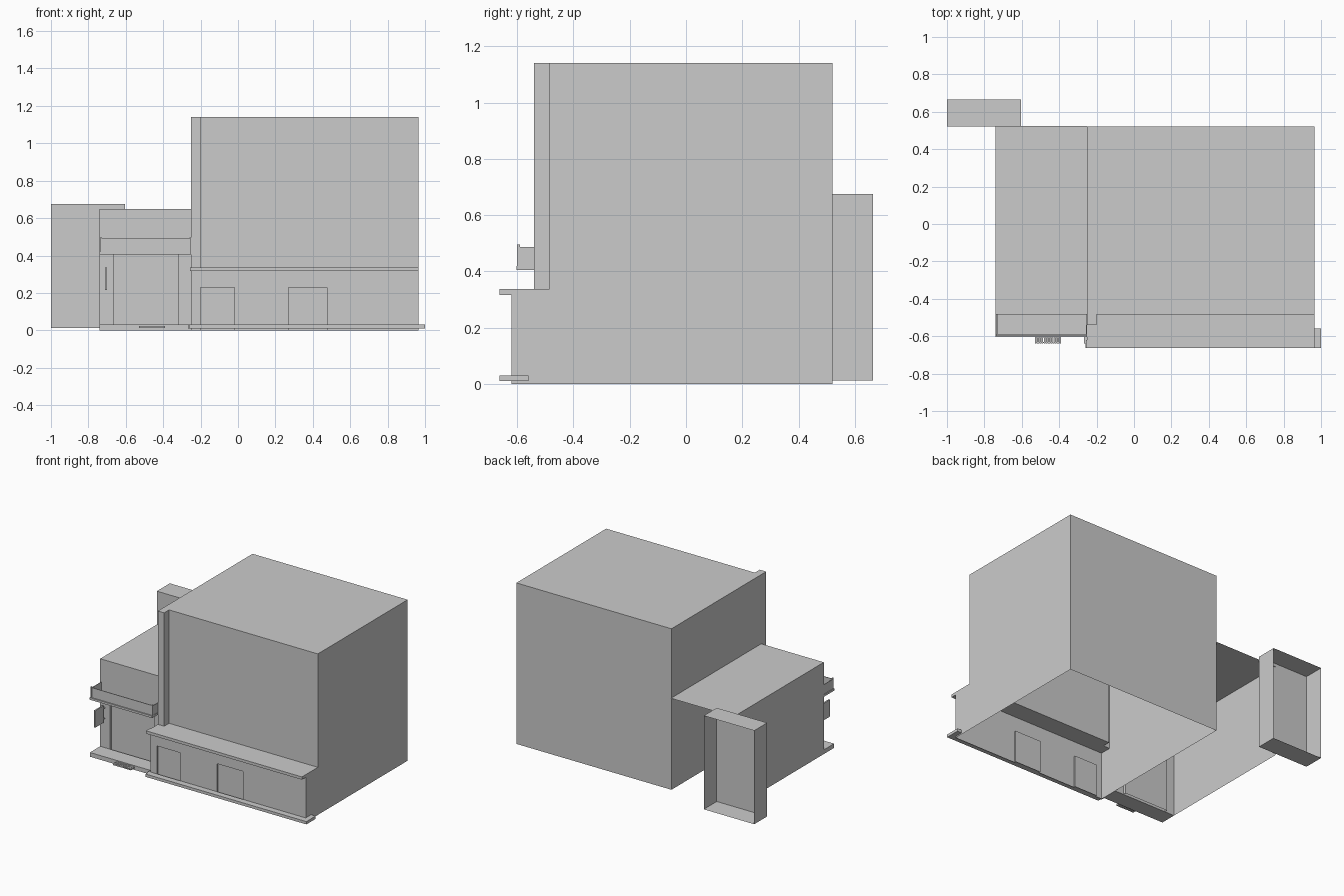
import bpy

if "Cube" in bpy.data.objects:
    bpy.data.objects.remove(bpy.data.objects["Cube"])

def mesh(name, verts, faces):
    me = bpy.data.meshes.new(name)
    me.from_pydata(verts, [], faces)
    me.update()
    ob = bpy.data.objects.new(name, me)
    bpy.context.collection.objects.link(ob)
    return ob

def box(name, x0, x1, y0, y1, z0, z1, open_back=False):
    v = [(x, y, z) for z in (z0, z1) for x, y in ((x0, y0), (x1, y0), (x1, y1), (x0, y1))]
    f = [(3, 2, 1, 0), (4, 5, 6, 7), (0, 1, 5, 4), (1, 2, 6, 5), (3, 0, 4, 7)]
    if not open_back:
        f.append((2, 3, 7, 6))
    return mesh(name, v, f)

def wall(name, path, z0, z1):
    """Upright sheet along a plan path (counter-clockwise faces outward)."""
    n = len(path)
    v = [(x, y, z) for z in (z0, z1) for x, y in path]
    return mesh(name, v, [(i, i + 1, n + i + 1, n + i) for i in range(n - 1)])

def deck(name, path, z):
    return mesh(name, [(x, y, z) for x, y in path], [tuple(range(len(path)))])

def recessed(x0, x1, y, openings, depth):
    """Plan path of a front wall with set-back openings."""
    p = [(x0, y)]
    for a, b in openings:
        p += [(a, y), (a, y + depth), (b, y + depth), (b, y)]
    return p + [(x1, y)]

XL, XR, XA = -0.25, 0.965, -0.74      # main left/right, annex left
YF, YB, YS = -0.485, 0.52, -0.62      # upper front, back, shop front

# Main building shell, open underneath
sides = [(XR, YF), (XR, YB), (XL, YB), (XL, YF)]
corner = [(XL, -0.54), (-0.2, -0.54), (-0.2, YF)]
wall("main_side_walls", sides, 0, 1.14)
wall("main_upper_front", [(XL, YF)] + corner + [(XR, YF)], 0.337, 1.14)
deck("main_roof", corner + sides[:3], 1.14)

# Ground floor shop front with two set-back doors
doors = [(-0.2, -0.02), (0.27, 0.475)]
wall("shop_front", [(XL, YF)] + recessed(XL, XR, YS, doors, 0.012) + [(XR, YF)], 0, 0.228)
wall("shop_lintel", [(XL, YF), (XL, YS), (XR, YS), (XR, YF)], 0.228, 0.337)
for i, (a, b) in enumerate(doors):
    deck(f"door_head_{i}", [(a, YS + 0.012), (b, YS + 0.012), (b, YS), (a, YS)], 0.228)
deck("shop_roof", [(XL, YS), (XR, YS), (XR, YF)] + corner[::-1], 0.337)
box("shop_ledge", -0.257, XR, -0.663, YS, 0.317, 0.337)

# Kerb in front of the shop with end returns
box("kerb_front", -0.26, 1.0, -0.663, YS, 0.01, 0.03)
box("kerb_right_return", XR, 1.0, YS, -0.56, 0.01, 0.03)
box("kerb_left_return", -0.266, XL, -0.64, -0.59, 0.01, 0.03)

# Annex shell, open at the back and underneath
wall("annex_lower_wall",
     [(XA, YB)] + recessed(XA, XL, YF, [(-0.665, -0.32)], 0.02), 0, 0.41)
wall("annex_upper_wall", [(XA, YB), (XA, YF), (XL, YF)], 0.41, 0.65)
deck("annex_roof", [(XA, YF), (XL, YF), (XL, YB + 0.005), (XA, YB + 0.005)], 0.65)
box("annex_kerb", XA, XL, -0.6, YF, 0.0, 0.03)

# Balcony
box("balcony_floor", XA, XL, -0.603, YF, 0.405, 0.42)
box("balcony_front_panel", -0.73, -0.258, -0.595, -0.59, 0.42, 0.49)
for side, x in (("left", -0.735), ("right", -0.257)):
    box(f"balcony_{side}_panel", x, x + 0.004, -0.59, YF, 0.42, 0.487)
    box(f"balcony_{side}_post", x - 0.002, x + 0.007, -0.6, -0.589, 0.42, 0.496)

# Hanging sign board on two brackets
box("hanging_board", -0.71, -0.70, -0.598, -0.505, 0.215, 0.335)
for i, z in enumerate((0.235, 0.31)):
    box(f"board_bracket_{i}", -0.708, -0.702, -0.505, YF, z, z + 0.006)

# Slatted door step
for i in range(12):
    x = -0.53 + i * 0.0119
    box(f"step_slat_{i}", x, x + 0.009, -0.64, -0.6, 0.012, 0.022)
for i, y in enumerate((-0.636, -0.606)):
    box(f"step_rail_{i}", -0.53, -0.39, y, y + 0.005, 0.013, 0.021)

# Rear tower, hollow and open at the back
box("rear_tower", -1.0, -0.605, YB, 0.665, 0.012, 0.675, open_back=True)
